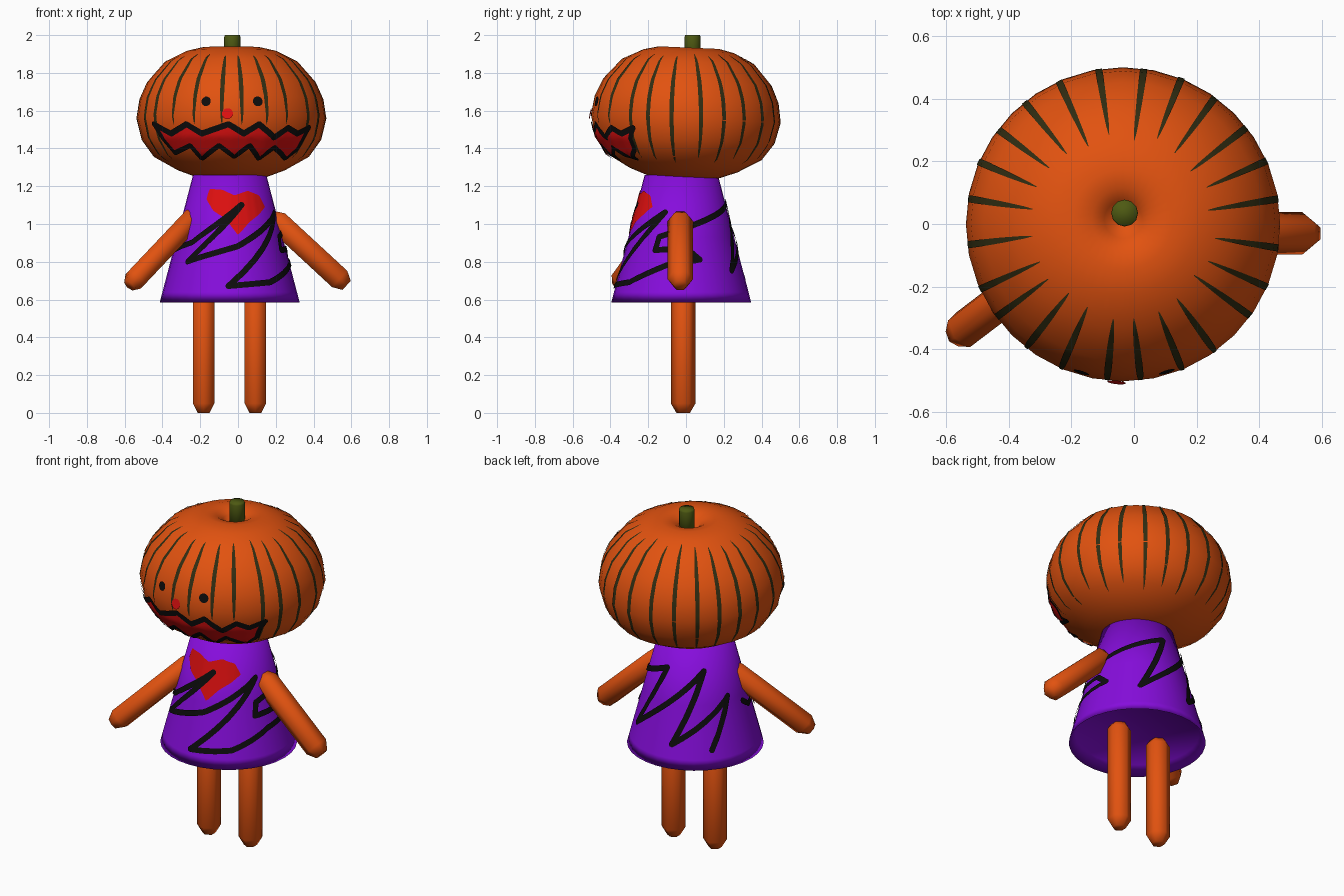
import bpy, bmesh, random
from math import sin, cos, pi, radians
from mathutils import Vector, Matrix
from mathutils.bvhtree import BVHTree

random.seed(4)
cube = bpy.data.objects.get("Cube")
if cube:
    bpy.data.objects.remove(cube)


def material(name, *rgb):
    m = bpy.data.materials.new(name)
    m.use_nodes = True
    m.diffuse_color = (*rgb, 1)
    m.node_tree.nodes["Principled BSDF"].inputs["Base Color"].default_value = (*rgb, 1)
    return m


orange = material("pumpkin orange", 0.76, 0.085, 0.005)
purple = material("dress purple", 0.24, 0.004, 0.72)
red = material("bright red", 0.74, 0.005, 0.005)
black = material("paint black", 0.004, 0.004, 0.004)
olive = material("groove olive", 0.03, 0.026, 0.006)
green = material("stem green", 0.075, 0.1, 0.006)


def finish(bm, name, mat, solid=True):
    """Turn a bmesh into a smooth object and return its ray-cast tree."""
    if solid:
        bmesh.ops.recalc_face_normals(bm, faces=bm.faces)
    for f in bm.faces:
        f.smooth = True
    bm.normal_update()
    tree = BVHTree.FromBMesh(bm)
    me = bpy.data.meshes.new(name)
    bm.to_mesh(me)
    bm.free()
    me.materials.append(mat)
    bpy.context.collection.objects.link(bpy.data.objects.new(name, me))
    return tree


def lathe(name, profile, segs, mat, matrix):
    """Revolve (radius, height) points and cap both ends."""
    bm = bmesh.new()
    rings = [[bm.verts.new((r * sin(2 * pi * i / segs), r * cos(2 * pi * i / segs), z))
              for i in range(segs)] for r, z in profile]
    for a, b in zip(rings, rings[1:]):
        for i in range(segs):
            j = (i + 1) % segs
            bm.faces.new((a[i], a[j], b[j], b[i]))
    bm.faces.new(rings[0])
    bm.faces.new(rings[-1])
    bm.transform(matrix)
    return finish(bm, name, mat)


def limb(name, start, end, r):
    """Six-sided limb with bevelled ends."""
    start, end = Vector(start), Vector(end)
    z = end - start
    n = z.length
    z.normalize()
    y = (Vector((0, 1, 0)) - z * z.y).normalized()
    rot = Matrix((y.cross(z), y, z)).transposed().to_4x4()
    lathe(name, [(r * 0.6, 0), (r, 0.04), (r, n - 0.05), (r * 0.55, n)], 6, orange,
          Matrix.Translation(start) @ rot)


# Main solids
HEAD = Vector((-0.035, 0, 1.58))
DRESS = Vector((-0.044, -0.025, 0))
head_profile = [(0.1, 1.24), (0.19, 1.25), (0.285, 1.285), (0.41, 1.355), (0.475, 1.445),
                (0.503, 1.558), (0.487, 1.66), (0.447, 1.75), (0.35, 1.86), (0.24, 1.915),
                (0.16, 1.934), (0.1, 1.925), (0.06, 1.9), (0.03, 1.86)]
tilt = Matrix.Translation(HEAD) @ Matrix.Rotation(radians(-2.5), 4, "X")
head = lathe("head", [(r, z - HEAD.z) for r, z in head_profile], 32, orange, tilt)
dress = lathe("dress", [(0.335, 0.64), (0.37, 0.585), (0.356, 0.64), (0.28, 0.93), (0.194, 1.26)],
              32, purple, Matrix.Translation(DRESS))
lathe("stem", [(0.043, 1.84), (0.043, 1.99), (0.039, 2.0)], 12, green,
      Matrix.Translation((-0.03, 0.035, 0)))

limb("left_leg", (0.092, -0.015, 0.65), (0.092, -0.015, 0), 0.065)
limb("right_leg", (-0.182, -0.015, 0.65), (-0.182, -0.015, 0), 0.065)
limb("left_arm", (0.18, -0.03, 1.04), (0.575, -0.03, 0.675), 0.068)
limb("right_arm", (-0.22, -0.09, 1.05), (-0.575, -0.36, 0.675), 0.064)


# Ways of finding a point and normal on a surface
def on_front(tree):
    return lambda x, z: tree.ray_cast(Vector((x, -2, z)), Vector((0, 1, 0)))[:2]


def on_dress(turn, z):
    a = radians(turn)
    return dress.ray_cast(DRESS + Vector((0, 0, z)), Vector((sin(a), -cos(a), 0)))[:2]


def on_head(turn, lift):
    a, e = radians(turn), radians(lift)
    return head.ray_cast(HEAD, Vector((sin(a) * cos(e), -cos(a) * cos(e), sin(e))))[:2]


def dot(bm, hit, r, gap):
    """Round spot lying on the surface."""
    p, n = hit
    u = n.orthogonal().normalized()
    v = n.cross(u)
    bm.faces.new([bm.verts.new(p + n * gap + (u * cos(k * pi / 6) + v * sin(k * pi / 6)) * r)
                  for k in range(12)])


def ribbon(bm, cast, a, b, width, gap, steps, taper=False):
    """Painted stroke between two surface coordinates."""
    hits = [cast(*Vector(a).lerp(Vector(b), i / steps)) for i in range(steps + 1)]
    hits = [h for h in hits if h[0]]
    prev = None
    for i, (p, n) in enumerate(hits):
        t = hits[min(i + 1, len(hits) - 1)][0] - hits[max(i - 1, 0)][0]
        w = width * (sin(pi * i / steps) ** 0.6 + 0.1 if taper else 1)
        side = t.cross(n).normalized() * w / 2
        row = [bm.verts.new(p + n * gap + s) for s in (-side, side)]
        if prev:
            bm.faces.new((prev[0], prev[1], row[1], row[0]))
        prev = row


def stroke(bm, cast, path, width, gap, steps):
    for a, b in zip(path, path[1:]):
        ribbon(bm, cast, a, b, width, gap, steps)
    for q in path:
        dot(bm, cast(*q), width / 2, gap)


def level(path, x):
    for (x0, z0), (x1, z1) in zip(path, path[1:]):
        if x <= x1:
            return z0 + (z1 - z0) * (x - x0) / (x1 - x0)
    return path[-1][1]


def fill(name, cast, top, bottom, mat, cols=48, rows=8):
    """Plate between two outlines, draped on the surface."""
    bm = bmesh.new()
    grid = []
    for i in range(cols + 1):
        x = top[0][0] + (top[-1][0] - top[0][0]) * i / cols
        lo, hi = level(bottom, x), level(top, x)
        hits = [cast(x, lo + (hi - lo) * j / rows) for j in range(rows + 1)]
        grid.append([bm.verts.new(p + n * 0.004) for p, n in hits])
    for a, b in zip(grid, grid[1:]):
        for j in range(rows):
            bm.faces.new((a[j], b[j], b[j + 1], a[j + 1]))
    finish(bm, name, mat, False)


# Grooves around the pumpkin, shorter above the face
bm = bmesh.new()
for k in range(24):
    turn = 15 * k + 7.5 + random.uniform(-2, 2)
    low = -6 if cos(radians(turn)) > 0.6 else random.uniform(-36, -28)
    ribbon(bm, on_head, (turn, low), (turn, random.uniform(45, 50)), 0.021, 0.003, 20, True)
finish(bm, "head_grooves", olive, False)

# Face
face = on_front(head)
upper = [(-.44, 1.53), (-.35, 1.48), (-.27, 1.53), (-.19, 1.48), (-.05, 1.53), (.03, 1.48),
         (.11, 1.53), (.19, 1.46), (.26, 1.51), (.31, 1.48), (.37, 1.51)]
lower = [(-.44, 1.53), (-.39, 1.45), (-.33, 1.38), (-.25, 1.42), (-.19, 1.35), (-.10, 1.42),
         (-.02, 1.36), (.06, 1.42), (.11, 1.35), (.19, 1.41), (.25, 1.35), (.31, 1.40), (.37, 1.51)]
fill("mouth", face, upper, lower, red)
bm = bmesh.new()
stroke(bm, face, upper, 0.032, 0.007, 6)
stroke(bm, face, lower, 0.028, 0.007, 6)
finish(bm, "mouth_outline", black, False)
for name, x, z, r, mat in (("right_eye", -.167, 1.648, .026, black),
                           ("left_eye", .103, 1.648, .027, black), ("nose", -.055, 1.583, .03, red)):
    bm = bmesh.new()
    dot(bm, face(x, z), r, 0.006)
    finish(bm, name, mat, False)

# Heart on the chest
fill("heart", on_front(dress),
     [(-.165, 1.13), (-.15, 1.185), (-.08, 1.18), (-.02, 1.15), (.05, 1.175), (.11, 1.15), (.14, 1.09)],
     [(-.165, 1.13), (-.13, 1.07), (-.07, 1.03), (0, .94), (.06, 1.01), (.11, 1.05), (.14, 1.09)],
     red, 32)

# Scribble running once around the dress, as (turn, height)
scribble = [(-85, .9), (-74, .86), (-43, .9), (15, 1.1), (-44, .8), (8, .88), (70, 1.06), (-1, .67),
            (38, .69), (76, .78), (108, .81), (95, .87), (63, .86), (66, .93), (108, 1.0),
            (176, 1.115), (143, .75), (226, 1.115), (193, .716), (254, .96), (230, .69)]
bm = bmesh.new()
stroke(bm, on_dress, scribble, 0.032, 0.007, 14)
finish(bm, "dress_scribble", black, False)
